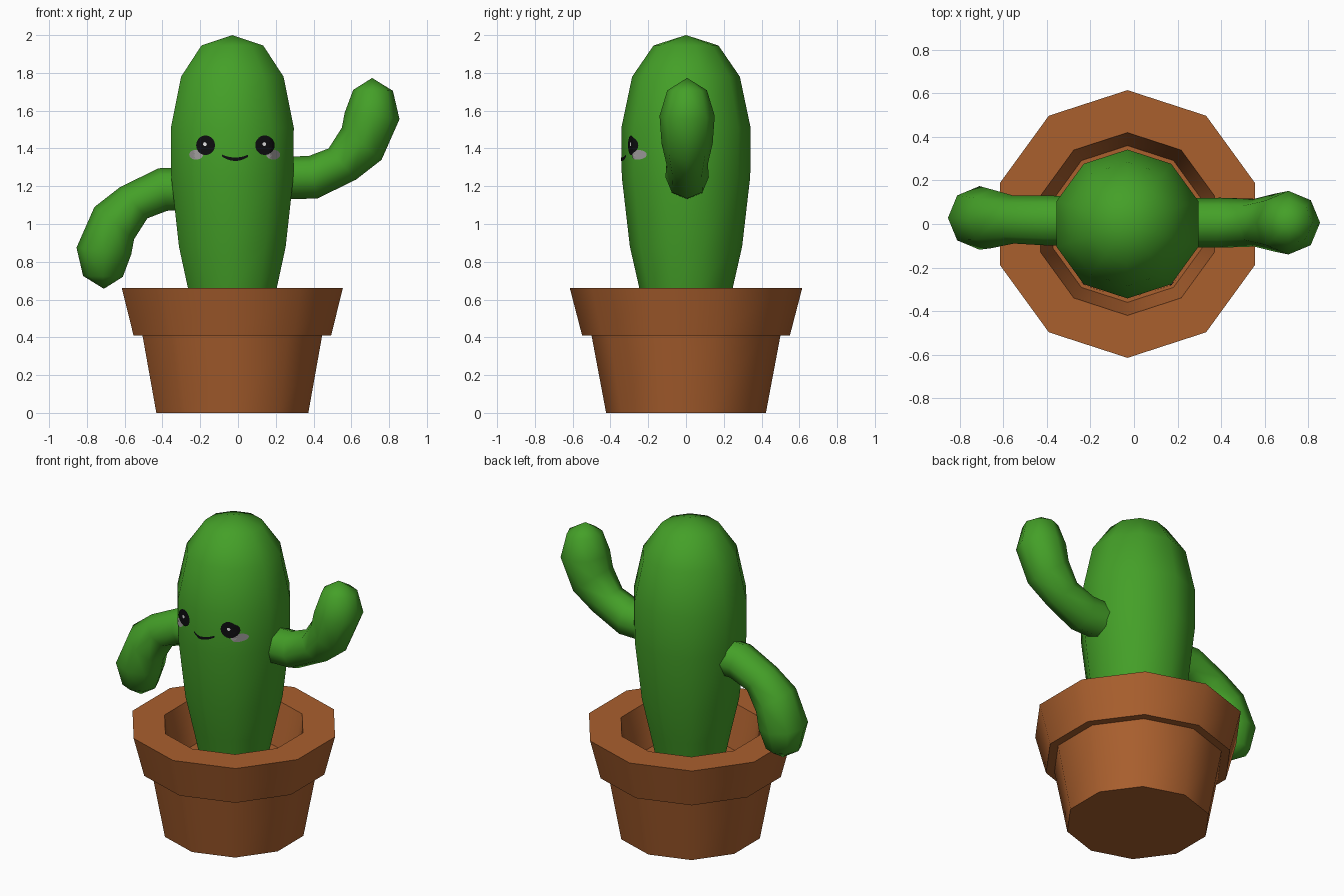
import bpy, math
from mathutils import Vector
from mathutils.bvhtree import BVHTree

if "Cube" in bpy.data.objects:
    bpy.data.objects.remove(bpy.data.objects["Cube"])

CX, SIDES = -0.03, 10


def material(name, rgb):
    m = bpy.data.materials.new(name)
    m.diffuse_color = (*rgb, 1)
    m.use_nodes = True
    m.node_tree.nodes["Principled BSDF"].inputs["Base Color"].default_value = m.diffuse_color
    return m


green = material("cactus green", (0.058, 0.35, 0.021))
clay = material("terracotta", (0.40, 0.115, 0.027))
black = material("black", (0.004, 0.004, 0.005))
grey = material("cheek grey", (0.36, 0.34, 0.34))
white = material("white", (0.8, 0.8, 0.8))


def make(name, verts, faces, mat, angle=None):
    me = bpy.data.meshes.new(name)
    me.from_pydata([tuple(v) for v in verts], [], faces)
    me.materials.append(mat)
    ob = bpy.data.objects.new(name, me)
    bpy.context.collection.objects.link(ob)
    if angle:
        bpy.ops.object.select_all(action='DESELECT')
        ob.select_set(True)
        bpy.context.view_layer.objects.active = ob
        bpy.ops.object.shade_smooth_by_angle(angle=math.radians(angle))
    return ob


def skin(name, rings, start, end, mat, angle):
    """Bridge equal rings; close each end with a centre point."""
    n = len(rings[0])
    verts = [v for r in rings for v in r] + [start, end]
    faces = [(k * n + i, k * n + (i + 1) % n, (k + 1) * n + (i + 1) % n, (k + 1) * n + i)
             for k in range(len(rings) - 1) for i in range(n)]
    a, last = len(verts) - 2, (len(rings) - 1) * n
    for i in range(n):
        j = (i + 1) % n
        faces += [(a, j, i), (a + 1, last + i, last + j)]
    return make(name, verts, faces, mat, angle)


def lathe(name, profile, z0, z1, mat, angle):
    rings = [[Vector((CX + r * math.cos(t), r * math.sin(t), z))
              for t in (math.pi / 2 + 2 * math.pi * i / SIDES for i in range(SIDES))]
             for r, z in profile]
    return skin(name, rings, Vector((CX, 0, z0)), Vector((CX, 0, z1)), mat, angle)


# pot: tapered bowl with overhanging rim and hollow inside
lathe("pot", [(0.423, 0), (0.50, 0.41), (0.55, 0.41), (0.615, 0.66), (0.42, 0.66), (0.36, 0.40)],
      0, 0.40, clay, 40)

# cactus trunk
trunk = lathe("trunk", [(0.19, 0.40), (0.247, 0.66), (0.297, 0.88), (0.34, 1.25), (0.342, 1.51),
                        (0.285, 1.78), (0.172, 1.945)], 0.40, 2.0, green, 60)

# arms: outer and inner outline point of each ring (x, z); right arm is the left turned half round
ARM = [(-0.20, 1.30, -0.20, 1.075), (-0.42, 1.295, -0.375, 1.07), (-0.625, 1.195, -0.48, 1.03),
       (-0.76, 1.09, -0.55, 0.92), (-0.855, 0.875, -0.565, 0.84), (-0.82, 0.725, -0.61, 0.72)]


def arm(name, turn, y_root, y_tip):
    def place(x, y, z):
        return Vector((-x, y, 2.43 - z)) if turn else Vector((x, y, z))
    rings = []
    for k, (xo, zo, xi, zi) in enumerate(ARM):
        y = y_root + (y_tip - y_root) * k / (len(ARM) - 1)
        cx, cz, dx, dz = (xo + xi) / 2, (zo + zi) / 2, (xo - xi) / 2, (zo - zi) / 2
        r = math.hypot(dx, dz)
        rings.append([place(cx + dx * math.cos(t), y - r * math.sin(t), cz + dz * math.cos(t))
                      for t in (2 * math.pi * i / 8 for i in range(8))])
    skin(name, rings, place(-0.20, y_root, 1.19), place(-0.71, y_tip, 0.657), green, 75)


arm("left_arm", False, 0.012, 0.032)
arm("right_arm", True, 0.006, 0.006)

# face: thin patches laid on the trunk surface
tree = BVHTree.FromPolygons([v.co for v in trunk.data.vertices],
                            [tuple(p.vertices) for p in trunk.data.polygons])


def on_trunk(x, z, lift):
    hit = tree.ray_cast(Vector((x, -2, z)), Vector((0, 1, 0)))
    return hit[0] + hit[1].normalized() * lift if hit[1].y < 0 else hit[0] - hit[1].normalized() * lift


def patch(name, grid, mat, lift, closed):
    """Grid of (x, z) rows draped on the trunk."""
    n = len(grid[0])
    verts = [on_trunk(x, z, lift) for row in grid for x, z in row]
    faces = [(k * n + i, k * n + (i + 1) % n, (k + 1) * n + (i + 1) % n, (k + 1) * n + i)
             for k in range(len(grid) - 1) for i in range(n if closed else n - 1)]
    make(name, verts, faces, mat)


def spot(name, x, z, rx, rz, mat, lift):
    patch(name, [[(x + f * rx * math.cos(t), z + f * rz * math.sin(t))
                  for t in (2 * math.pi * i / 20 for i in range(20))]
                 for f in (1, 0.75, 0.5, 0.25, 0.01)][::-1][::-1], mat, lift, True)


for side, ex, kx in (("left", -0.17, -0.22), ("right", 0.14, 0.185)):
    spot(side + "_cheek", kx, 1.367, 0.036, 0.026, grey, 0.003)
    spot(side + "_eye", ex, 1.417, 0.050, 0.052, black, 0.005)
    spot(side + "_eye_glint", ex - 0.003, 1.423, 0.010, 0.010, white, 0.007)

# mouth: curved strip
mouth = []
for edge in (-1, 1):
    row = []
    for i in range(13):
        u = i / 6 - 1
        row.append((-0.015 + 0.068 * u, 1.343 + 0.019 * u * u + edge * 0.009 * (1 - 0.4 * u * u)))
    mouth.append(row)
patch("mouth", mouth, black, 0.004, False)
